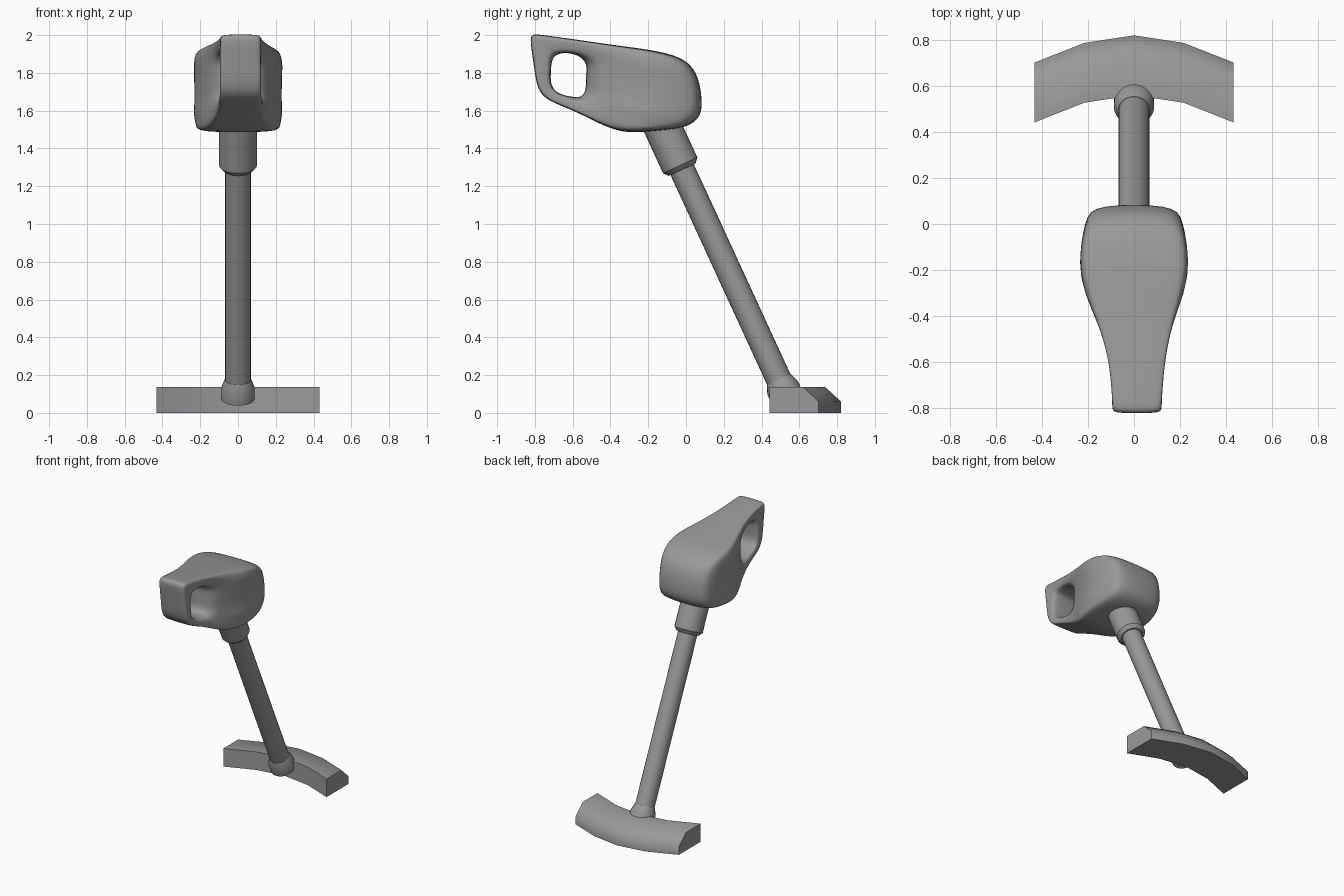
import bpy, bmesh, math
from mathutils import Vector

if "Cube" in bpy.data.objects:
    bpy.data.objects.remove(bpy.data.objects["Cube"])

# Dark grey finish shared by every part
dark = bpy.data.materials.new("dark_grey")
dark.diffuse_color = (0.32, 0.32, 0.32, 1)
dark.use_nodes = True
dark.node_tree.nodes["Principled BSDF"].inputs["Base Color"].default_value = dark.diffuse_color


def make(name, verts, faces, angle=35):
    me = bpy.data.meshes.new(name)
    bm = bmesh.new()
    vs = [bm.verts.new(v) for v in verts]
    for f in faces:
        bm.faces.new([vs[i] for i in f])
    bmesh.ops.recalc_face_normals(bm, faces=bm.faces)
    bm.to_mesh(me)
    bm.free()
    me.materials.append(dark)
    ob = bpy.data.objects.new(name, me)
    bpy.context.collection.objects.link(ob)
    bpy.ops.object.select_all(action='DESELECT')
    ob.select_set(True)
    bpy.context.view_layer.objects.active = ob
    bpy.ops.object.shade_smooth_by_angle(angle=math.radians(angle))
    return ob


def loft(rings, closed):
    n, m = len(rings[0]), len(rings)
    verts = [v for r in rings for v in r]
    faces = [[i * n + j, i * n + (j + 1) % n,
              (i + 1) % m * n + (j + 1) % n, (i + 1) % m * n + j]
             for i in range(m if closed else m - 1) for j in range(n)]
    if not closed:
        faces += [list(range(n)), list(range((m - 1) * n, m * n))]
    return verts, faces


def lerp_table(table, y):
    if y <= table[0][0]:
        return table[0][1]
    for (a, va), (b, vb) in zip(table, table[1:]):
        if y <= b:
            return va + (vb - va) * (y - a) / (b - a)
    return table[-1][1]


# Body with handle: sections running from the outer outline to the hole rim
half_width = [(-0.82, .107), (-0.65, .111), (-0.5, .135), (-0.36, .194),
              (-0.23, .256), (-0.05, .232), (0.08, .215)]
centre_x = [(-0.55, .013), (-0.35, 0)]
columns = [  # outer y, z, hole y, z
    (-.825, 2.008, -.70, 1.885), (-.77, 2.003, -.675, 1.90), (-.55, 1.972, -.63, 1.908),
    (-.35, 1.943, -.575, 1.893), (-.14, 1.917, -.545, 1.87), (.01, 1.872, -.53, 1.84),
    (.07, 1.78, -.533, 1.80), (.088, 1.66, -.535, 1.76), (.085, 1.57, -.535, 1.72),
    (.01, 1.504, -.545, 1.69), (-.2, 1.488, -.56, 1.675), (-.34, 1.48, -.58, 1.673),
    (-.47, 1.536, -.61, 1.675), (-.60, 1.604, -.65, 1.683), (-.73, 1.65, -.69, 1.70),
    (-.79, 1.71, -.717, 1.74), (-.805, 1.84, -.715, 1.80), (-.823, 1.95, -.712, 1.85)]
rings = []
for oy, oz, hy, hz in columns:
    wide = max(0, min(1, (oy + 0.6) / 0.3))   # rounder shoulders on the wide rear
    half = []
    for t, k in ((0, .85 - .03 * wide), (.1, 1 - .05 * wide), (.42, 1), (.8, .98), (1, .85)):
        y, z = oy + (hy - oy) * t, oz + (hz - oz) * t
        half.append((lerp_table(half_width, y) * k, lerp_table(centre_x, y), y, z))
    rings.append([(c + w, y, z) for w, c, y, z in half] +
                 [(c - w, y, z) for w, c, y, z in reversed(half)])
body = make("body_with_handle", *loft(rings, True), angle=180)
sub = body.modifiers.new("smooth", 'SUBSURF')
sub.levels = sub.render_levels = 2

# Slanted round parts, turned around the tube axis
base_pt = Vector((0, 0.538, 0.075))
axis = Vector((0, -0.418, 0.908)).normalized()
side = Vector((1, 0, 0))
up = axis.cross(side)


def turned(name, profile, sides=24):
    rs = [[base_pt + axis * s + (side * math.cos(a) + up * math.sin(a)) * r
           for a in (2 * math.pi * i / sides for i in range(sides))]
          for s, r in profile]
    return make(name, *loft(rs, False), angle=25)


turned("tube", [(0.05, .068), (1.45, .068)])
turned("upper_collar", [(1.335, .078), (1.36, .1), (1.66, .1)])
turned("lower_collar", [(0, .088), (.065, .088), (.112, .07)])

# Curved floor head: one profile shifted along a shallow arc
profile = [(0, 0), (0, .137), (.177, .137), (.26, .06), (.26, 0)]
arc = [(-.432, .442), (-.216, .527), (0, .56), (.216, .527), (.432, .442)]
make("floor_head", *loft([[(x, y0 + y, z) for y, z in profile] for x, y0 in arc], False),
     angle=60)
